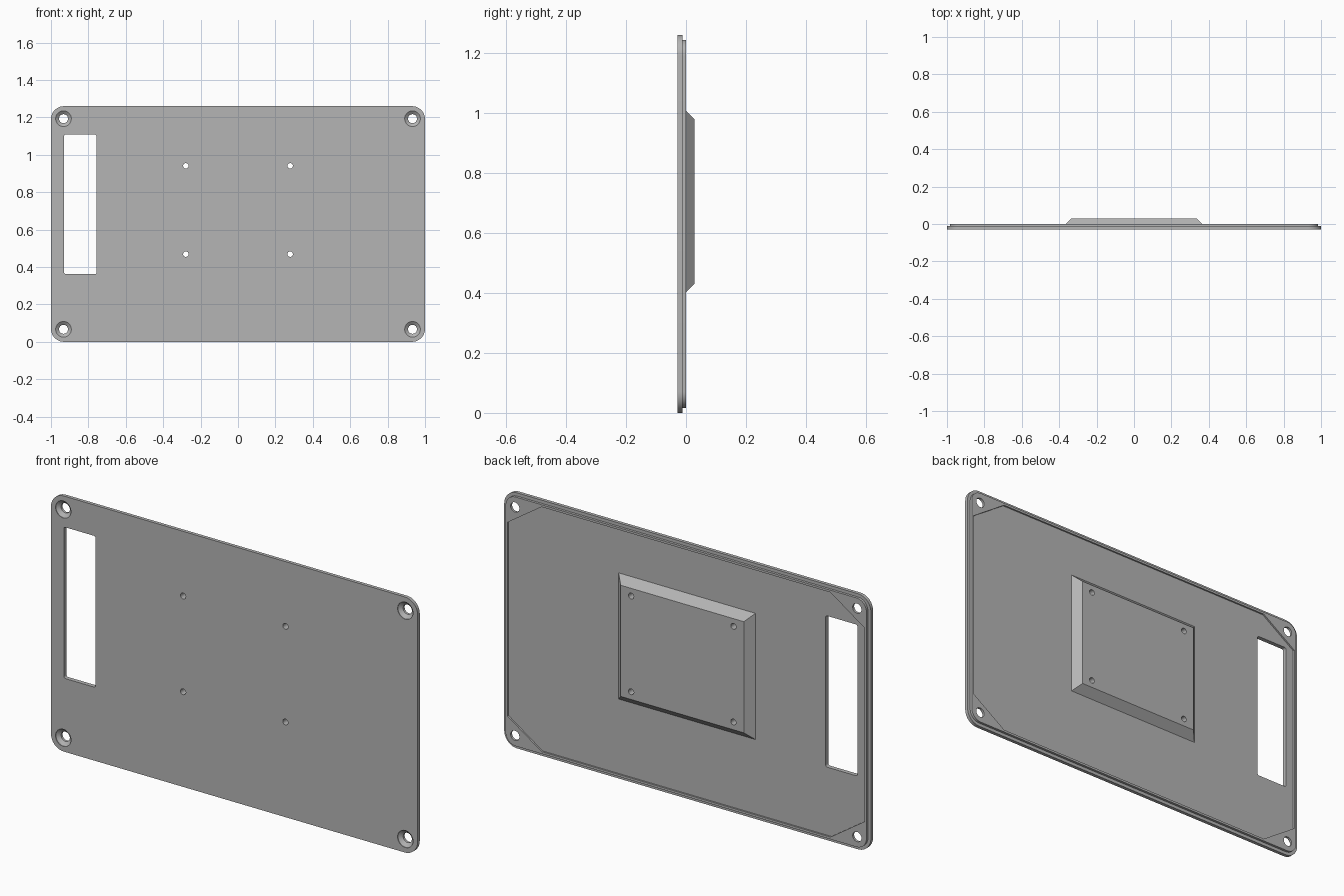
import bpy, bmesh, math
from mathutils import Vector

cube = bpy.data.objects.get("Cube")
if cube:
    bpy.data.objects.remove(cube, do_unlink=True)

grey = bpy.data.materials.new("plain_grey")
grey.use_nodes = True
grey.diffuse_color = (0.46, 0.46, 0.46, 1)
grey.node_tree.nodes["Principled BSDF"].inputs["Base Color"].default_value = grey.diffuse_color

HEIGHT = 1.26
MID = HEIGHT / 2
FRONT, STEP, FLOOR, RIM, PAD = -0.029, -0.012, -0.008, 0.0, 0.029


def rounded_rect(w, h, r, cx=0.0, cz=MID, steps=10):
    """Outline of a rounded rectangle from half sizes."""
    pts = []
    for i, (sx, sz) in enumerate(((1, 1), (-1, 1), (-1, -1), (1, -1))):
        for k in range(steps + 1):
            a = math.pi / 2 * (i + k / steps)
            pts.append((cx + sx * (w - r) + r * math.cos(a),
                        cz + sz * (h - r) + r * math.sin(a)))
    return pts


def chamfered_rect(w, h, cx, cz):
    """Outline of a rectangle with its corners cut off."""
    return [(w, MID + h - cz), (w - cx, MID + h), (cx - w, MID + h), (-w, MID + h - cz),
            (-w, MID - h + cz), (cx - w, MID - h), (w - cx, MID - h), (w, MID - h + cz)]


def rect(w, h, cz):
    return [(w, cz + h), (-w, cz + h), (-w, cz - h), (w, cz - h)]


def circle(cx, cz, r, n=32):
    return [(cx + r * math.cos(math.tau * i / n), cz + r * math.sin(math.tau * i / n))
            for i in range(n)]


def loft(name, *sections):
    """Closed solid through (y, outline) sections."""
    bm = bmesh.new()
    rings = [[bm.verts.new(Vector((x, y, z))) for x, z in pts] for y, pts in sections]
    bm.faces.new(rings[0])
    bm.faces.new(rings[-1][::-1])
    n = len(rings[0])
    for a, b in zip(rings, rings[1:]):
        for i in range(n):
            j = (i + 1) % n
            bm.faces.new((a[i], b[i], b[j], a[j]))
    bmesh.ops.recalc_face_normals(bm, faces=bm.faces)
    mesh = bpy.data.meshes.new(name)
    bm.to_mesh(mesh)
    bm.free()
    mesh.materials.append(grey)
    ob = bpy.data.objects.new(name, mesh)
    bpy.context.collection.objects.link(ob)
    return ob


def select(ob):
    bpy.ops.object.select_all(action="DESELECT")
    ob.select_set(True)
    bpy.context.view_layer.objects.active = ob


def boolean(ob, tool, operation="DIFFERENCE"):
    select(ob)
    mod = ob.modifiers.new("boolean", "BOOLEAN")
    mod.operation, mod.solver, mod.object = operation, "EXACT", tool
    bpy.ops.object.modifier_apply(modifier=mod.name)


# Face plate with a stepped rim behind it
plate = loft("face_plate", (FRONT, rounded_rect(1, MID, 0.07)),
             (STEP, rounded_rect(1, MID, 0.07)),
             (STEP, rounded_rect(0.984, MID - 0.016, 0.054)),
             (RIM, rounded_rect(0.984, MID - 0.016, 0.054)))

# Mounting pad with sloping sides on the back
pad = loft("mounting_pad", (FLOOR, rect(0.373, 0.311, 0.705)),
           (PAD, rect(0.336, 0.274, 0.705)))

cutters = []


def cut(targets, *sections):
    tool = loft("cutter", *sections)
    tool.hide_render = True
    cutters.append(tool)
    for ob in targets:
        boolean(ob, tool)


# Shallow recess in the back, leaving the four corners raised
recess = chamfered_rect(0.973, MID - 0.027, 0.185, 0.125)
cut([plate], (FLOOR, recess), (0.1, recess))

# Tall slot
slot = rounded_rect(0.087, 0.373, 0.01, -0.843, 0.735, 4)
cut([plate], (-0.1, slot), (0.1, slot))

# Countersunk corner holes and small screw holes
for sx in (-1, 1):
    for sz in (-1, 1):
        x, z = sx * 0.933, MID + sz * 0.563
        cut([plate], (-0.1, circle(x, z, 0.042)), (FRONT + 0.003, circle(x, z, 0.042)),
            (STEP, circle(x, z, 0.024)), (0.1, circle(x, z, 0.024)))
        hole = circle(sx * 0.279, 0.705 + sz * 0.236, 0.0145, 24)
        cut([plate, pad], (-0.1, hole), (0.1, hole))

for tool in cutters:
    bpy.data.objects.remove(tool, do_unlink=True)

for ob in (plate, pad):
    select(ob)
    bpy.ops.object.shade_smooth_by_angle(angle=math.radians(25))
